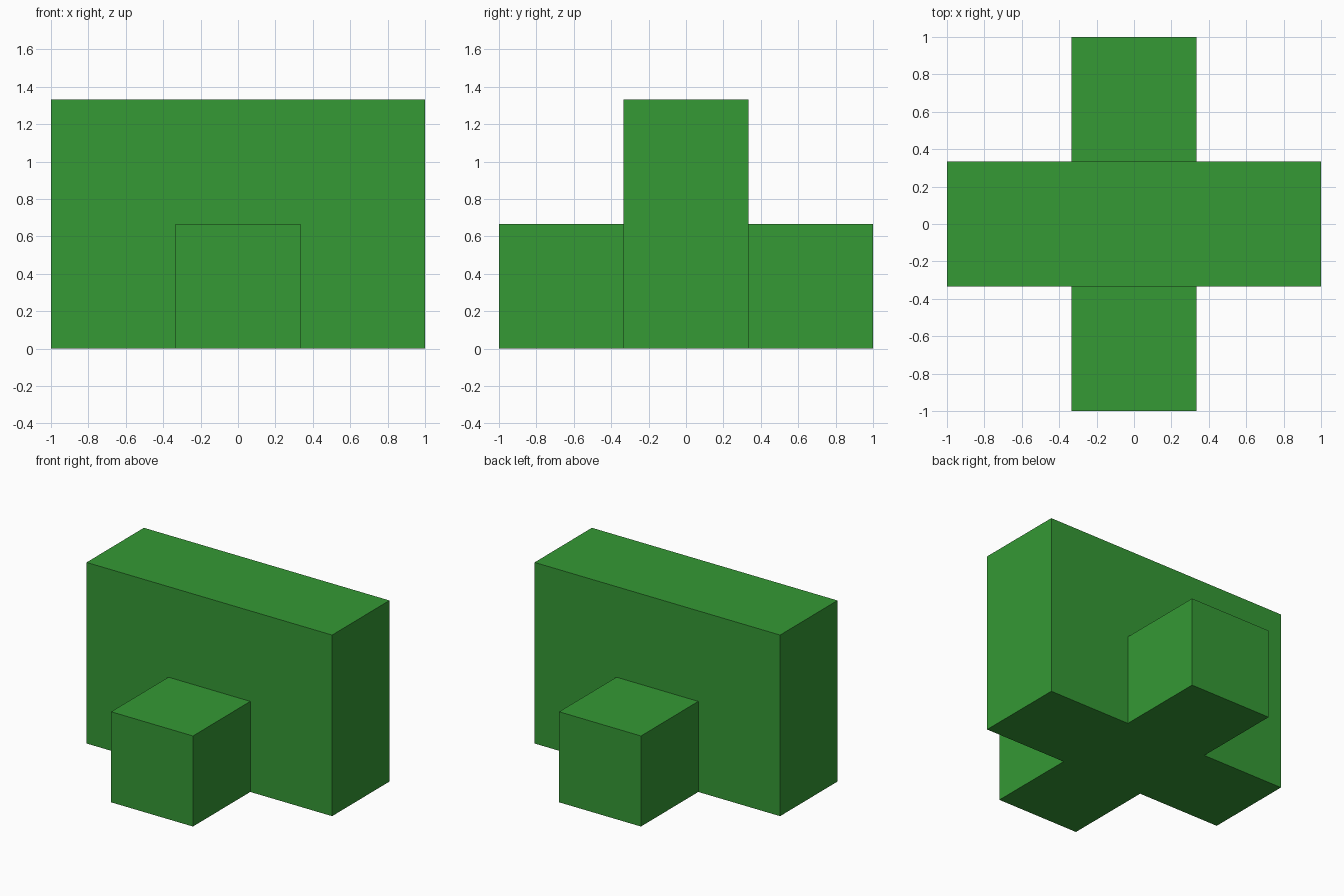
import bpy, bmesh
from mathutils import Vector

if "Cube" in bpy.data.objects:
    bpy.data.objects.remove(bpy.data.objects["Cube"])

U = 2 / 3  # one unit cube of the block

green = bpy.data.materials.new("green")
green.diffuse_color = (0.035, 0.319, 0.035, 1)
green.use_nodes = True
green.node_tree.nodes["Principled BSDF"].inputs["Base Color"].default_value = green.diffuse_color

bm = bmesh.new()


def raise_faces(faces):
    """Extrude faces one unit upwards."""
    out = bmesh.ops.extrude_face_region(bm, geom=faces)["geom"]
    verts = [g for g in out if isinstance(g, bmesh.types.BMVert)]
    bmesh.ops.translate(bm, verts=verts, vec=Vector((0, 0, U)))
    return [g for g in out if isinstance(g, bmesh.types.BMFace)]


# Cross-shaped footprint of five squares
for cx, cy in ((0, 0), (1, 0), (-1, 0), (0, 1), (0, -1)):
    corners = ((-.5, -.5), (.5, -.5), (.5, .5), (-.5, .5))
    bm.faces.new([bm.verts.new(((cx + a) * U, (cy + b) * U, 0)) for a, b in corners])
bmesh.ops.remove_doubles(bm, verts=bm.verts[:], dist=1e-4)

# Lower layer is the whole cross, upper layer only the long wall
top = raise_faces(bm.faces[:])
raise_faces([f for f in top if abs(f.calc_center_median().y) < 0.1])

# Merge coplanar squares into clean flat sides
bmesh.ops.recalc_face_normals(bm, faces=bm.faces[:])
bmesh.ops.dissolve_limit(bm, angle_limit=0.01, verts=bm.verts[:], edges=bm.edges[:])
bmesh.ops.recalc_face_normals(bm, faces=bm.faces[:])

mesh = bpy.data.meshes.new("wall_with_side_blocks")
bm.to_mesh(mesh)
bm.free()
mesh.materials.append(green)
bpy.context.collection.objects.link(bpy.data.objects.new("wall_with_side_blocks", mesh))
